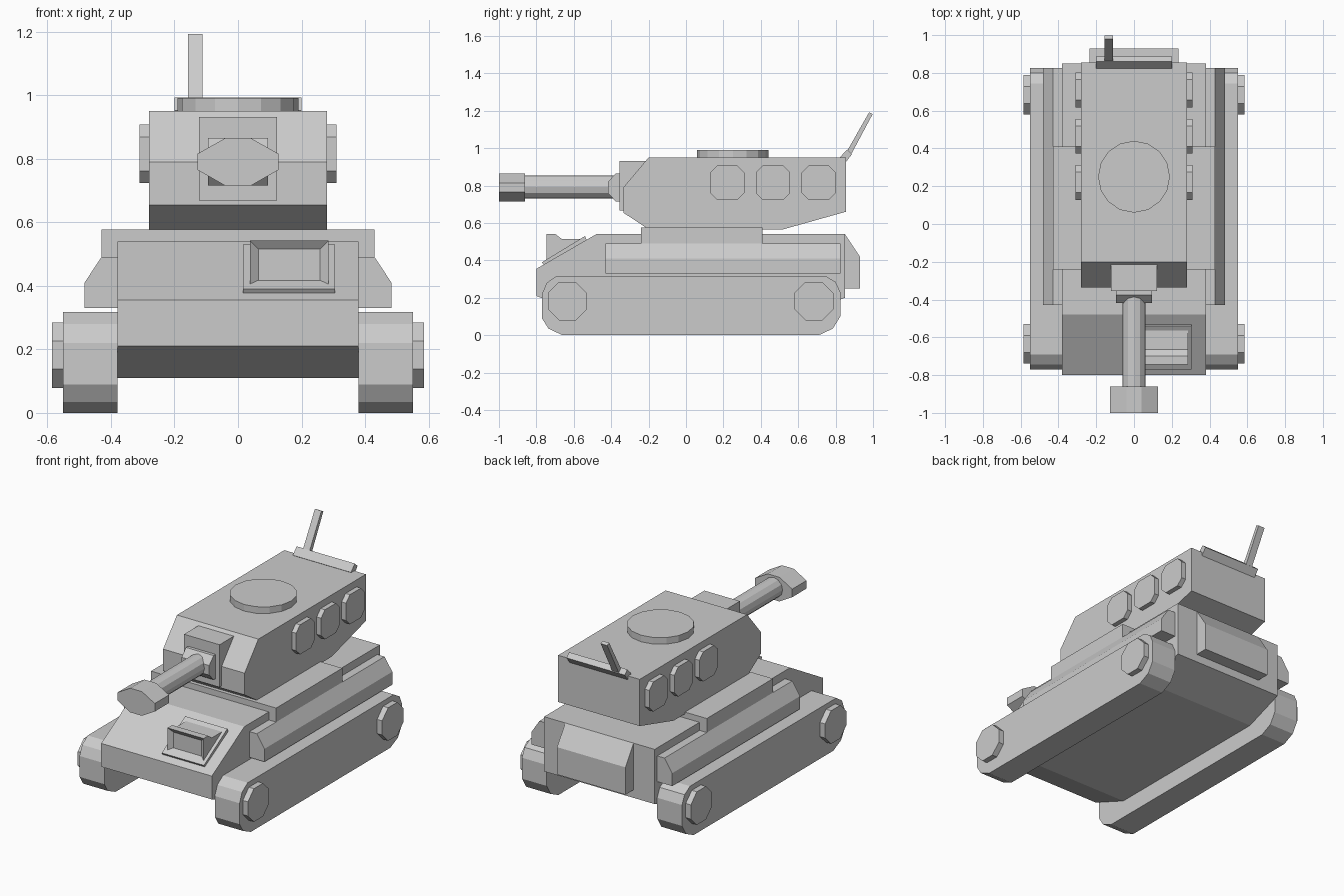
import bpy, bmesh, math
from mathutils import Vector

if "Cube" in bpy.data.objects:
    bpy.data.objects.remove(bpy.data.objects["Cube"])


def prism(name, pts, lo, hi, axis='X'):
    """Extrude a 2D profile from lo to hi along an axis.
    Profile is (y, z) for X, (x, z) for Y, (x, y) for Z."""
    place = {'X': lambda p, t: (t, p[0], p[1]),
             'Y': lambda p, t: (p[0], t, p[1]),
             'Z': lambda p, t: (p[0], p[1], t)}[axis]
    bm = bmesh.new()
    a = [bm.verts.new(place(p, lo)) for p in pts]
    b = [bm.verts.new(place(p, hi)) for p in pts]
    bm.faces.new(a)
    bm.faces.new(b)
    n = len(pts)
    for i in range(n):
        j = (i + 1) % n
        bm.faces.new((a[i], a[j], b[j], b[i]))
    bmesh.ops.recalc_face_normals(bm, faces=bm.faces)
    me = bpy.data.meshes.new(name)
    bm.to_mesh(me)
    bm.free()
    ob = bpy.data.objects.new(name, me)
    bpy.context.collection.objects.link(ob)
    return ob


def rect(x0, x1, y0, y1):
    return [(x0, y0), (x1, y0), (x1, y1), (x0, y1)]


def chamfered(cx, cy, rx, ry, kx, ky):
    """Rectangle with cut corners."""
    return [(cx + sx * (rx - a * kx), cy + sy * (ry - b * ky))
            for sx, sy, a, b in [(1, -1, 0, 1), (1, 1, 0, 1), (1, 1, 1, 0), (-1, 1, 1, 0),
                                 (-1, 1, 0, 1), (-1, -1, 0, 1), (-1, -1, 1, 0), (1, -1, 1, 0)]]


def ngon(cx, cy, r, n):
    return [(cx + r * math.cos(2 * math.pi * i / n), cy + r * math.sin(2 * math.pi * i / n))
            for i in range(n)]


def mirror_x(ob):
    ob.modifiers.new("mirror", 'MIRROR').use_axis[0] = True


def recess(ob, direction, border, depth):
    """Sink a bordered panel into the face pointing along direction."""
    bm = bmesh.new()
    bm.from_mesh(ob.data)
    d = Vector(direction)
    face = max(bm.faces, key=lambda f: f.normal.dot(d))
    bmesh.ops.inset_region(bm, faces=[face], thickness=border)
    bmesh.ops.translate(bm, verts=face.verts, vec=-d * depth)
    bm.to_mesh(ob.data)
    bm.free()


# Hull, raised deck and rear box
prism("hull", [(-.80, .21), (-.80, .355), (-.48, .54), (.85, .54), (.85, .20),
               (.60, .11), (-.55, .11)], -.38, .38)
prism("raised_deck", rect(-.24, .41, .45, .577), -.43, .43)
prism("rear_box", [(.84, .54), (.85, .54), (.93, .42), (.93, .25), (.84, .25)], -.235, .235)

# Tracks, side skirts and wheel hubs
mirror_x(prism("track", [(-.77, .09), (-.735, .035), (-.66, 0), (.71, 0), (.785, .035),
                         (.825, .10), (.825, .23), (.80, .285), (.745, .317),
                         (-.69, .317), (-.745, .28), (-.77, .22)], .38, .55))
mirror_x(prism("side_skirt", [(.37, .33), (.483, .33), (.483, .41), (.43, .49), (.37, .49)],
               -.43, .825, 'Y'))
for label, y in (("front", -.634), ("rear", .684)):
    mirror_x(prism(label + "_wheel_hub", chamfered(y, .182, .104, .103, .059, .059), .54, .585))

# Driver hatch on the front slope
prism("hatch_plate", [(-.76, .375), (-.77, .39), (-.54, .53), (-.53, .505)], .015, .305)
viewer = prism("driver_viewer", [(-.745, .39), (-.745, .542), (-.70, .542), (-.665, .515),
                                 (-.535, .515), (-.535, .50)], .037, .285)
recess(viewer, (0, -1, 0), .038, .02)

# Turret, side hatches and round top hatch
prism("turret", [(-.335, .655), (-.335, .79), (-.20, .95), (.855, .95), (.855, .66),
                 (.52, .566), (-.20, .566)], -.28, .28)
for i, y in enumerate((.22, .465, .71)):
    mirror_x(prism(f"turret_side_hatch_{i + 1}", chamfered(y, .815, .092, .092, .038, .038),
                   .27, .31))
prism("top_hatch", ngon(0, .25, .19, 16), .94, .991, 'Z')

# Gun: mantlet, collar, barrel and muzzle
prism("mantlet", rect(-.122, .122, .668, .932), -.355, -.19, 'Y')
prism("gun_collar", [(-.35, .865), (-.375, .865), (-.418, .82), (-.418, .76),
                     (-.375, .715), (-.35, .715)], -.095, .095)
prism("barrel", ngon(0, .792, .062, 12), -.88, -.38, 'Y')
prism("muzzle", chamfered(0, .79, .128, .075, .088, .05), -1.0, -.86, 'Y')

# Antenna on its rear rail
prism("antenna_rail", [(.824, .952), (.861, .993), (.888, .968), (.85, .92)], -.20, .20)
prism("antenna", [(.85, .965), (.979, 1.192), (.998, 1.182), (.882, .965)], -.157, -.112)
